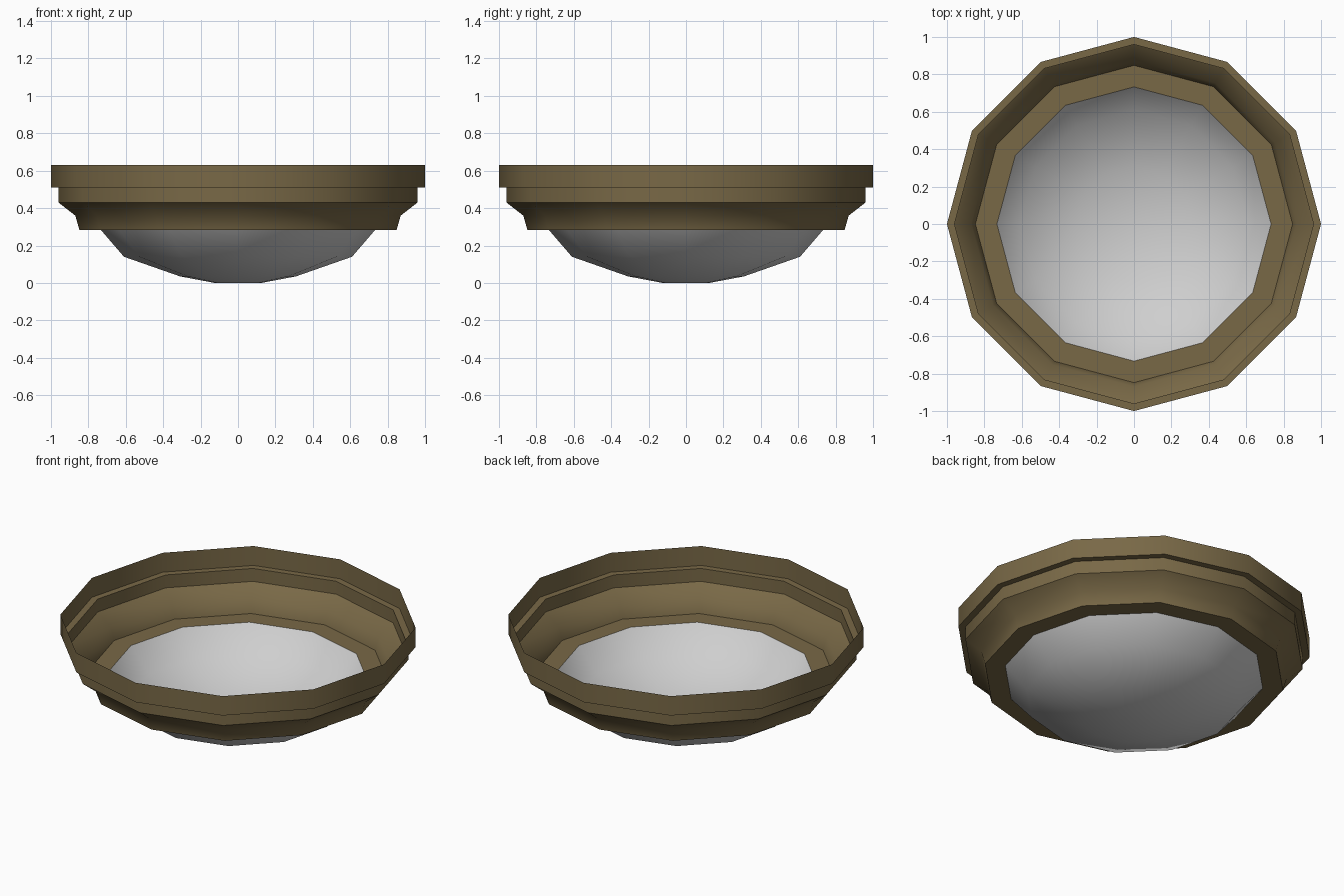
import bpy, bmesh
from math import cos, sin, tau, radians

SIDES = 12

cube = bpy.data.objects.get("Cube")
if cube:
    bpy.data.objects.remove(cube, do_unlink=True)


def make_material(name, rgb):
    mat = bpy.data.materials.new(name)
    mat.use_nodes = True
    color = (*rgb, 1.0)
    mat.diffuse_color = color
    bsdf = next(n for n in mat.node_tree.nodes if n.type == 'BSDF_PRINCIPLED')
    bsdf.inputs["Base Color"].default_value = color
    return mat


def lathe(name, profile, mat, cap=False):
    """Turn a (radius, height) profile, listed top to bottom, around z."""
    bm = bmesh.new()
    rings = [[bm.verts.new((r * cos(tau * i / SIDES), r * sin(tau * i / SIDES), z))
              for i in range(SIDES)] for r, z in profile]
    for upper, lower in zip(rings, rings[1:]):
        for i in range(SIDES):
            j = (i + 1) % SIDES
            bm.faces.new((lower[i], lower[j], upper[j], upper[i]))
    if cap:
        bm.faces.new(rings[-1][::-1])
    mesh = bpy.data.meshes.new(name)
    bm.to_mesh(mesh)
    bm.free()
    mesh.materials.append(mat)
    obj = bpy.data.objects.new(name, mesh)
    bpy.context.collection.objects.link(obj)
    bpy.ops.object.select_all(action='DESELECT')
    obj.select_set(True)
    bpy.context.view_layer.objects.active = obj
    bpy.ops.object.shade_smooth_by_angle(angle=radians(40))
    return obj


bronze = make_material("dark bronze", (0.19, 0.14, 0.062))
glass = make_material("pale grey glass", (0.62, 0.62, 0.62))

# Stepped mounting rim with an inward ledge, open at the top
lathe("stepped_rim", [(1.0, 0.63), (1.0, 0.51), (0.96, 0.51), (0.96, 0.43),
                      (0.87, 0.36), (0.848, 0.283), (0.733, 0.283)], bronze)

# Shallow bowl hanging from the ledge
lathe("bowl", [(0.733, 0.283), (0.61, 0.14), (0.31, 0.035), (0.125, 0.0)],
      glass, cap=True)
